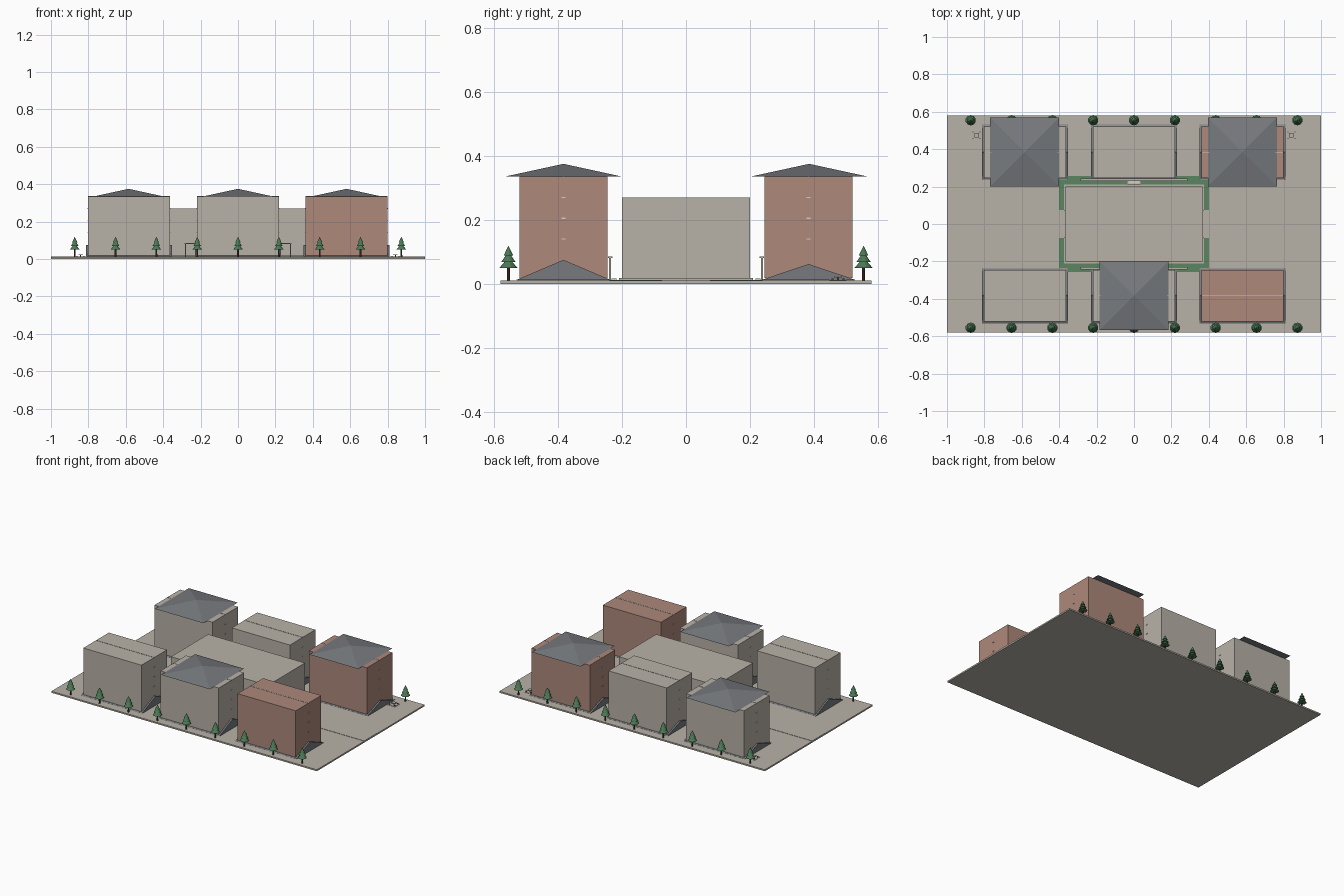
import bpy, bmesh, math

if "Cube" in bpy.data.objects:
    bpy.data.objects.remove(bpy.data.objects["Cube"])


def material(name, color):
    m = bpy.data.materials.new(name)
    m.diffuse_color = (*color, 1)
    m.use_nodes = True
    m.node_tree.nodes["Principled BSDF"].inputs["Base Color"].default_value = m.diffuse_color
    return m


STONE = material("warm grey stone", (0.48, 0.445, 0.39))
BRICK = material("red brick", (0.42, 0.25, 0.195))
SLATE = material("grey slate", (0.185, 0.195, 0.21))
LAWN = material("lawn green", (0.10, 0.24, 0.115))
LEAF = material("pine green", (0.07, 0.19, 0.09))
BARK = material("brown bark", (0.09, 0.055, 0.035))
PALE = material("pale trim", (0.68, 0.63, 0.56))


def finish(name, bm, mats):
    bmesh.ops.recalc_face_normals(bm, faces=bm.faces[:])
    me = bpy.data.meshes.new(name)
    bm.to_mesh(me)
    bm.free()
    for m in mats:
        me.materials.append(m)
    ob = bpy.data.objects.new(name, me)
    bpy.context.collection.objects.link(ob)
    return ob


def box(name, x0, x1, y0, y1, z0, z1, mat):
    bm = bmesh.new()
    bmesh.ops.create_cube(bm, size=1)
    for v in bm.verts:
        v.co.x = x0 if v.co.x < 0 else x1
        v.co.y = y0 if v.co.y < 0 else y1
        v.co.z = z0 if v.co.z < 0 else z1
    return finish(name, bm, [mat])


def gable(name, cx, cy, hx, hy, z0, z1, mat):
    """Triangular prism with its ridge along x."""
    bm = bmesh.new()
    ends = [[bm.verts.new((cx + s * hx, cy + y, z))
             for y, z in ((-hy, z0), (hy, z0), (0, z1))] for s in (-1, 1)]
    a, b = ends
    bm.faces.new(a)
    bm.faces.new(b)
    for i in range(3):
        j = (i + 1) % 3
        bm.faces.new((a[i], a[j], b[j], b[i]))
    return finish(name, bm, [mat])


def hip_roof(name, cx, cy, half, z0, z1, mat):
    """Four-sided pyramid roof."""
    bm = bmesh.new()
    base = [bm.verts.new((cx + sx * half, cy + sy * half, z0))
            for sx, sy in ((-1, -1), (1, -1), (1, 1), (-1, 1))]
    top = bm.verts.new((cx, cy, z1))
    bm.faces.new(base)
    for i in range(4):
        bm.faces.new((base[i], base[(i + 1) % 4], top))
    return finish(name, bm, [mat])


# Ground slab and the slightly raised central path
box("ground", -1, 1, -0.58, 0.58, 0, 0.01, STONE)
box("central_path", -1, 1, -0.07, 0.07, 0.009, 0.012, STONE)

# Central hall on its plinth
box("hall_plinth", -0.375, 0.375, -0.21, 0.21, 0.009, 0.019, STONE)
box("hall", -0.365, 0.365, -0.20, 0.20, 0.019, 0.27, STONE)

# Six houses, each with a low slate gable showing around its foot
for row, sy in (("front", -1), ("back", 1)):
    for col, cx in (("left", -0.582), ("middle", 0.0), ("right", 0.58)):
        tag = f"{row}_{col}"
        cy = sy * 0.383
        wall = BRICK if col == "right" else STONE
        box("house_" + tag, cx - 0.219, cx + 0.219, cy - 0.137, cy + 0.137,
            0.018, 0.335, wall)
        gable("foot_gable_" + tag, cx, cy, 0.23, 0.148, 0.012,
              0.075 if sy < 0 else 0.062, SLATE)
        box("house_plinth_" + tag, cx - 0.225, cx + 0.225, cy - 0.144,
            cy + 0.144, 0.009, 0.014, STONE)
        # Thin ridge strip and small side vents
        box("ridge_strip_" + tag, cx - 0.219, cx + 0.219, cy - 0.002,
            cy + 0.002, 0.334, 0.3365, PALE if col == "right" else STONE)
        for side in (-1, 1):
            for z in (0.14, 0.205, 0.27):
                x = cx + side * 0.219
                box("vent_" + tag, x - 0.003, x + 0.003, cy - 0.006,
                    cy + 0.006, z - 0.002, z + 0.002, PALE)

# Wide hip roofs on three of the houses
for name, cx, cy in (("front_middle", 0, -0.383), ("back_left", -0.585, 0.385),
                     ("back_right", 0.58, 0.385)):
    hip_roof("hip_roof_" + name, cx, cy, 0.184, 0.335, 0.375, SLATE)

# Lawns and covered walks on both long sides of the hall
for sy in (-1, 1):
    y0, y1 = sorted((sy * 0.21, sy * 0.257))
    for sx in (-1, 1):
        x0, x1 = sorted((sx * 0.035, sx * 0.40))
        box("long_lawn", x0, x1, y0, y1, 0.009, 0.0125, LAWN)
        x0, x1 = sorted((sx * 0.374, sx * 0.40))
        ya, yb = sorted((sy * 0.075, sy * 0.21))
        box("side_lawn", x0, x1, ya, yb, 0.009, 0.0125, LAWN)
    box("doorstep", -0.03, 0.03, sy * 0.225 - 0.008, sy * 0.225 + 0.008,
        0.009, 0.016, PALE)
    yc = sy * 0.237
    box("walk_canopy", -0.285, 0.285, yc - 0.007, yc + 0.007, 0.08, 0.085, STONE)
    for i in range(5):
        x = -0.28 + i * 0.14
        box("walk_post", x - 0.003, x + 0.003, yc - 0.003, yc + 0.003,
            0.009, 0.08, STONE)

# Low tables with stools at the back corners
for sx in (-1, 1):
    cx, cy = sx * 0.842, 0.475
    box("table_pad", cx - 0.028, cx + 0.028, cy - 0.027, cy + 0.027,
        0.009, 0.012, STONE)
    box("table_top", cx - 0.012, cx + 0.012, cy - 0.012, cy + 0.012,
        0.02, 0.024, STONE)
    box("table_leg", cx - 0.003, cx + 0.003, cy - 0.003, cy + 0.003,
        0.01, 0.02, BARK)
    for dx in (-1, 1):
        for dy in (-1, 1):
            x, y = cx + dx * 0.018, cy + dy * 0.017
            box("stool", x - 0.003, x + 0.003, y - 0.003, y + 0.003,
                0.01, 0.017, BARK)


# Pine trees: a trunk and three stacked cones
def cone(bm, x, y, z0, z1, r0, r1, sides, index):
    old = set(bm.faces)
    made = bmesh.ops.create_cone(bm, cap_ends=True, segments=sides, radius1=r0,
                                 radius2=r1, depth=z1 - z0)
    bmesh.ops.translate(bm, verts=made["verts"], vec=(x, y, (z0 + z1) / 2))
    for f in set(bm.faces) - old:
        f.material_index = index


for sy in (-1, 1):
    for i in range(9):
        x, y = -0.873 + i * 0.2183, sy * 0.555
        bm = bmesh.new()
        cone(bm, x, y, 0.009, 0.06, 0.005, 0.004, 8, 0)
        for z0, z1, r in ((0.05, 0.082, 0.028), (0.069, 0.1, 0.022),
                          (0.088, 0.118, 0.015)):
            cone(bm, x, y, z0, z1, r, 0.0005, 10, 1)
        finish("pine_tree", bm, [BARK, LEAF])
